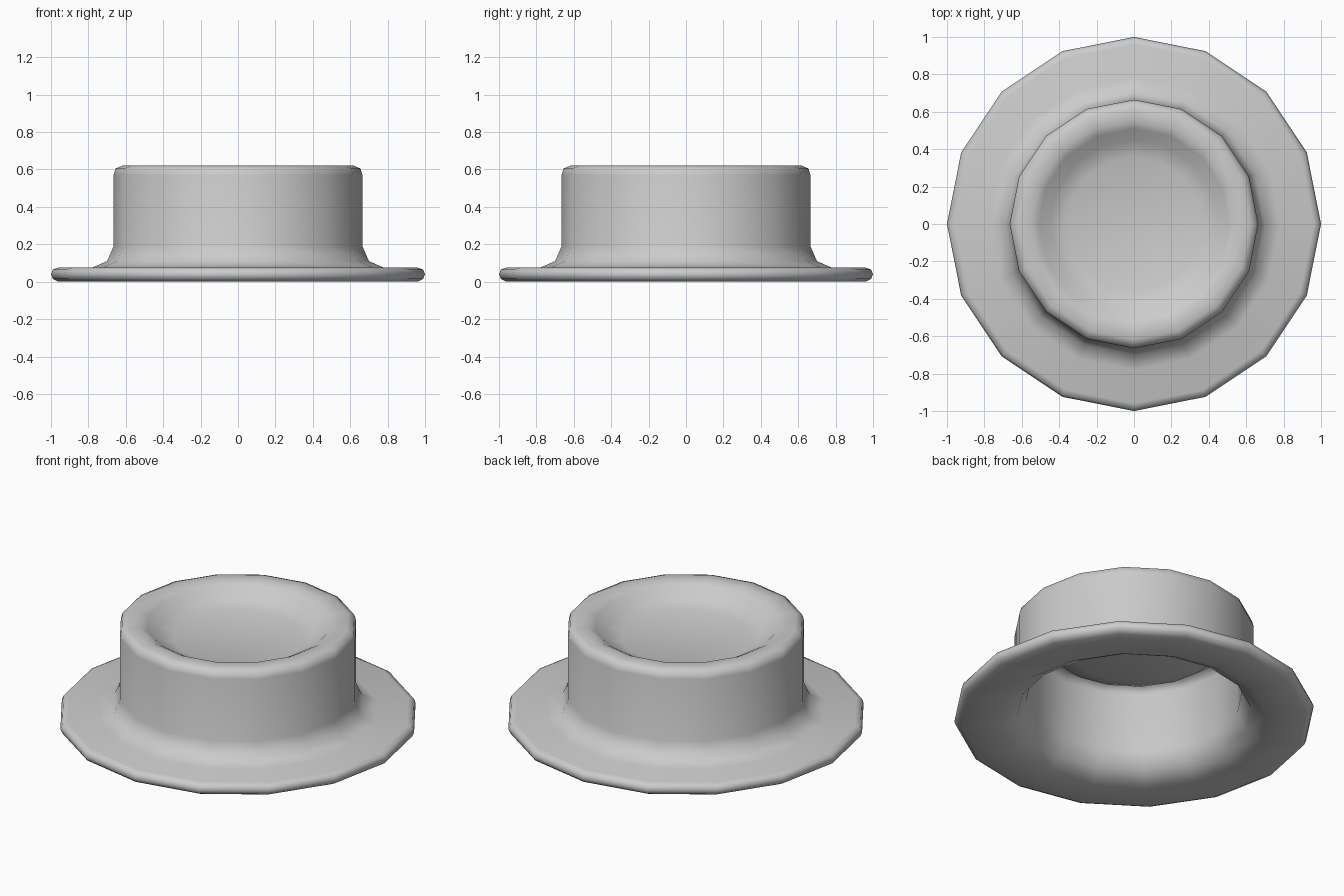
import bpy
import bmesh
import math
from mathutils import Matrix

cube = bpy.data.objects.get("Cube")
if cube:
    bpy.data.objects.remove(cube, do_unlink=True)

SIDES = 16

# Single grey material
grey = bpy.data.materials.new("plain grey")
grey.use_nodes = True
colour = (0.6, 0.6, 0.6, 1)
grey.diffuse_color = colour
grey.node_tree.nodes["Principled BSDF"].inputs["Base Color"].default_value = colour

# Cross-section (radius, height): outside from dish to brim, then the hollow inside
outside = [(0.36, 0.52), (0.45, 0.55), (0.51, 0.60), (0.55, 0.62), (0.62, 0.62),
           (0.655, 0.605), (0.665, 0.57), (0.665, 0.19), (0.70, 0.11), (0.78, 0.075)]
brim_edge = [(0.96, 0.075), (0.99, 0.065), (1.0, 0.04), (0.99, 0.015), (0.96, 0)]
inside = [(0.74, 0), (0.65, 0.05), (0.60, 0.15), (0.60, 0.51), (0.57, 0.55),
          (0.53, 0.545), (0.48, 0.49), (0.36, 0.45)]


def lathe(name, profile):
    """Revolve a profile about z and close both ends with flat caps."""
    bm = bmesh.new()
    rings = []
    for radius, height in profile:
        place = Matrix.Translation((0, 0, height))
        ring = bmesh.ops.create_circle(bm, segments=SIDES, radius=radius, matrix=place)
        rings.append(ring["verts"])
    for a, b in zip(rings, rings[1:]):
        for i in range(SIDES):
            j = (i + 1) % SIDES
            bm.faces.new((a[i], a[j], b[j], b[i]))
    bm.faces.new(rings[0])
    bm.faces.new(rings[-1])
    bmesh.ops.recalc_face_normals(bm, faces=bm.faces)
    for face in bm.faces:
        face.smooth = True
    mesh = bpy.data.meshes.new(name)
    bm.to_mesh(mesh)
    bm.free()
    obj = bpy.data.objects.new(name, mesh)
    bpy.context.collection.objects.link(obj)
    mesh.materials.append(grey)
    return obj


# Crown with dished top and flat round brim
lathe("brimmed_hat", outside + brim_edge + inside)
